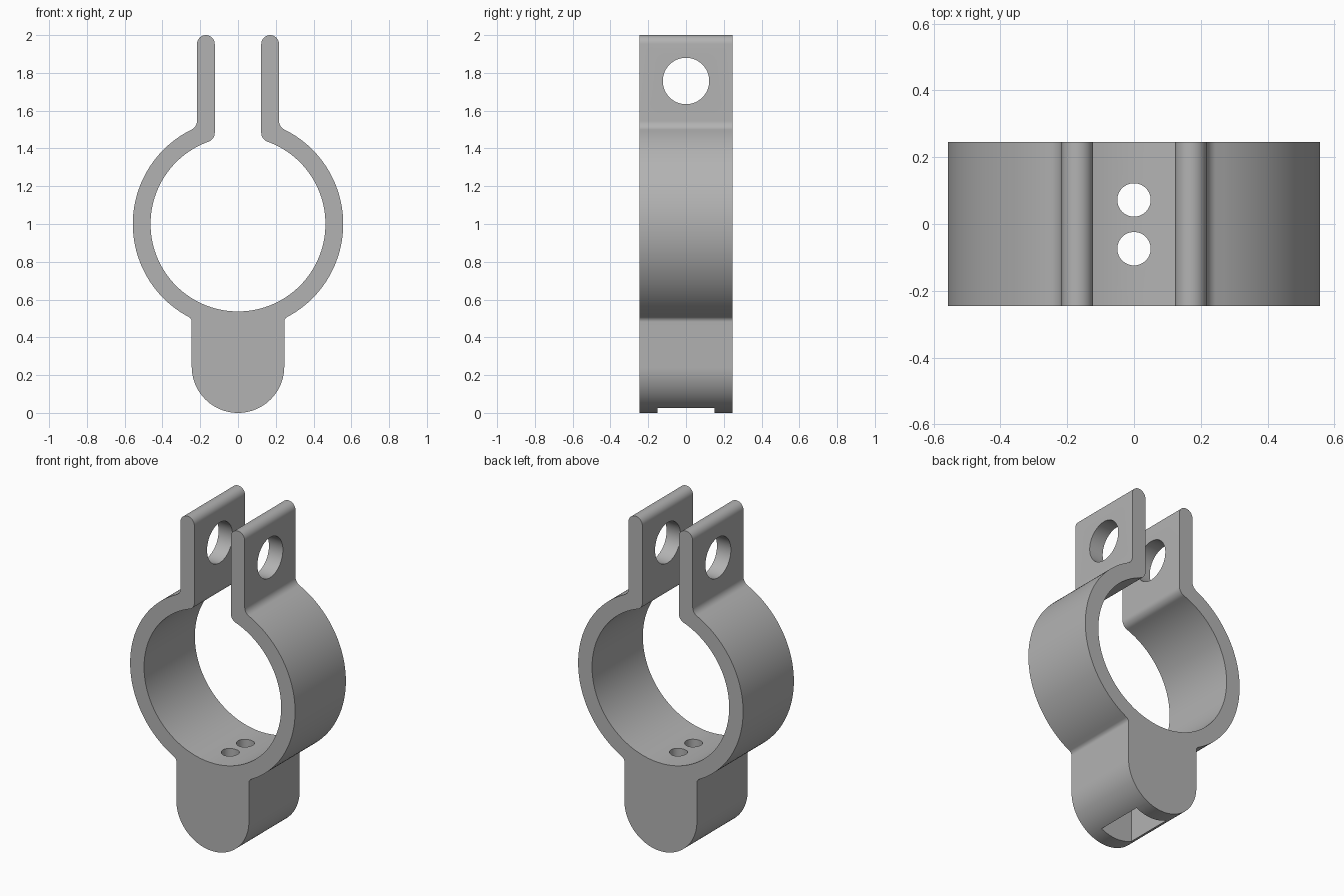
import bpy
import bmesh
from math import cos, sin, pi, sqrt, atan2, radians
from mathutils import Matrix

if "Cube" in bpy.data.objects:
    bpy.data.objects.remove(bpy.data.objects["Cube"], do_unlink=True)

HALF_DEPTH = 0.245
RING_Z, R_OUT, R_IN = 1.0, 0.557, 0.463
TAB_IN, TAB_OUT = 0.123, 0.217
BLOCK = 0.245                     # half width and end radius of the foot

grey = bpy.data.materials.new("grey_metal")
grey.use_nodes = True
GREY = (0.45, 0.45, 0.45, 1)
grey.diffuse_color = GREY
grey.node_tree.nodes["Principled BSDF"].inputs["Base Color"].default_value = GREY


def arc(cx, cz, r, a0, a1, n):
    return [(cx + r * cos(a0 + (a1 - a0) * i / n), cz + r * sin(a0 + (a1 - a0) * i / n))
            for i in range(n + 1)]


def fillet(x, ring_r, r, side):
    """Centre of a fillet touching the line at x and the ring, and its polar angle."""
    cx = x + r
    dz = side * sqrt((ring_r + r) ** 2 - cx ** 2)
    return cx, RING_Z + dz, atan2(dz, cx)


# Right half of the clamp outline, from the foot up and back along the bore
fx, fz, fa = fillet(BLOCK, R_OUT, 0.03, -1)
ox, oz, oa = fillet(TAB_OUT, R_OUT, 0.05, 1)
ix, iz, ia = fillet(TAB_IN, R_IN, 0.05, 1)
tab_r = (TAB_OUT - TAB_IN) / 2
half = arc(0, BLOCK, BLOCK, -pi / 2, 0, 24)
half += arc(fx, fz, 0.03, pi, fa + pi, 8)
half += arc(0, RING_Z, R_OUT, fa, oa, 56)[1:-1]
half += arc(ox, oz, 0.05, oa + pi, pi, 8)
half += arc(TAB_IN + tab_r, 2 - tab_r, tab_r, 0, pi, 16)
half += arc(ix, iz, 0.05, pi, ia + pi, 10)
half += arc(0, RING_Z, R_IN, ia, -pi / 2, 64)[1:]
half[-1] = (0, RING_Z - R_IN)
half[0] = (0, 0)
outline = half + [(-x, z) for x, z in reversed(half[1:-1])]

# Clamp body: outline extruded along y
bm = bmesh.new()
face = bm.faces.new([bm.verts.new((x, -HALF_DEPTH, z)) for x, z in outline])
ext = bmesh.ops.extrude_face_region(bm, geom=[face])["geom"]
bmesh.ops.translate(bm, vec=(0, 2 * HALF_DEPTH, 0),
                    verts=[v for v in ext if isinstance(v, bmesh.types.BMVert)])
bmesh.ops.recalc_face_normals(bm, faces=bm.faces)
mesh = bpy.data.meshes.new("clamp_body")
bm.to_mesh(mesh)
bm.free()
clamp = bpy.data.objects.new("clamp_body", mesh)
bpy.context.collection.objects.link(clamp)
mesh.materials.append(grey)


def cut(name, build):
    """Subtract a temporary shape from the clamp."""
    cm = bmesh.new()
    build(cm)
    me = bpy.data.meshes.new(name)
    cm.to_mesh(me)
    cm.free()
    me.materials.append(grey)
    cutter = bpy.data.objects.new(name, me)
    cutter.hide_render = True
    bpy.context.collection.objects.link(cutter)
    mod = clamp.modifiers.new(name, 'BOOLEAN')
    mod.operation = 'DIFFERENCE'
    mod.solver = 'EXACT'
    mod.object = cutter
    bpy.context.view_layer.objects.active = clamp
    bpy.ops.object.modifier_apply(modifier=name)
    bpy.data.objects.remove(cutter, do_unlink=True)


def cylinder(r, depth, matrix):
    return lambda m: bmesh.ops.create_cone(m, cap_ends=True, segments=48, radius1=r,
                                           radius2=r, depth=depth, matrix=matrix)


# Bolt hole through both tabs
cut("bolt_hole", cylinder(0.123, 1, Matrix.Translation((0, 0, 1.757))
                          @ Matrix.Rotation(pi / 2, 4, 'Y')))

# Pocket in the underside of the foot
POCKET_TOP = 0.39
cut("foot_pocket", lambda m: bmesh.ops.create_cube(
    m, size=1, matrix=Matrix.Translation((0, 0, POCKET_TOP - 0.25))
    @ Matrix.Diagonal((0.216, 0.3, 0.5, 1))))

# Two screw holes from the bore into the pocket
for i, y in enumerate((-0.074, 0.072)):
    cut("screw_hole_%d" % i, cylinder(0.05, 0.4, Matrix.Translation((0, y, 0.5))))

bpy.ops.object.select_all(action='DESELECT')
clamp.select_set(True)
bpy.context.view_layer.objects.active = clamp
bpy.ops.object.shade_smooth_by_angle(angle=radians(30))
